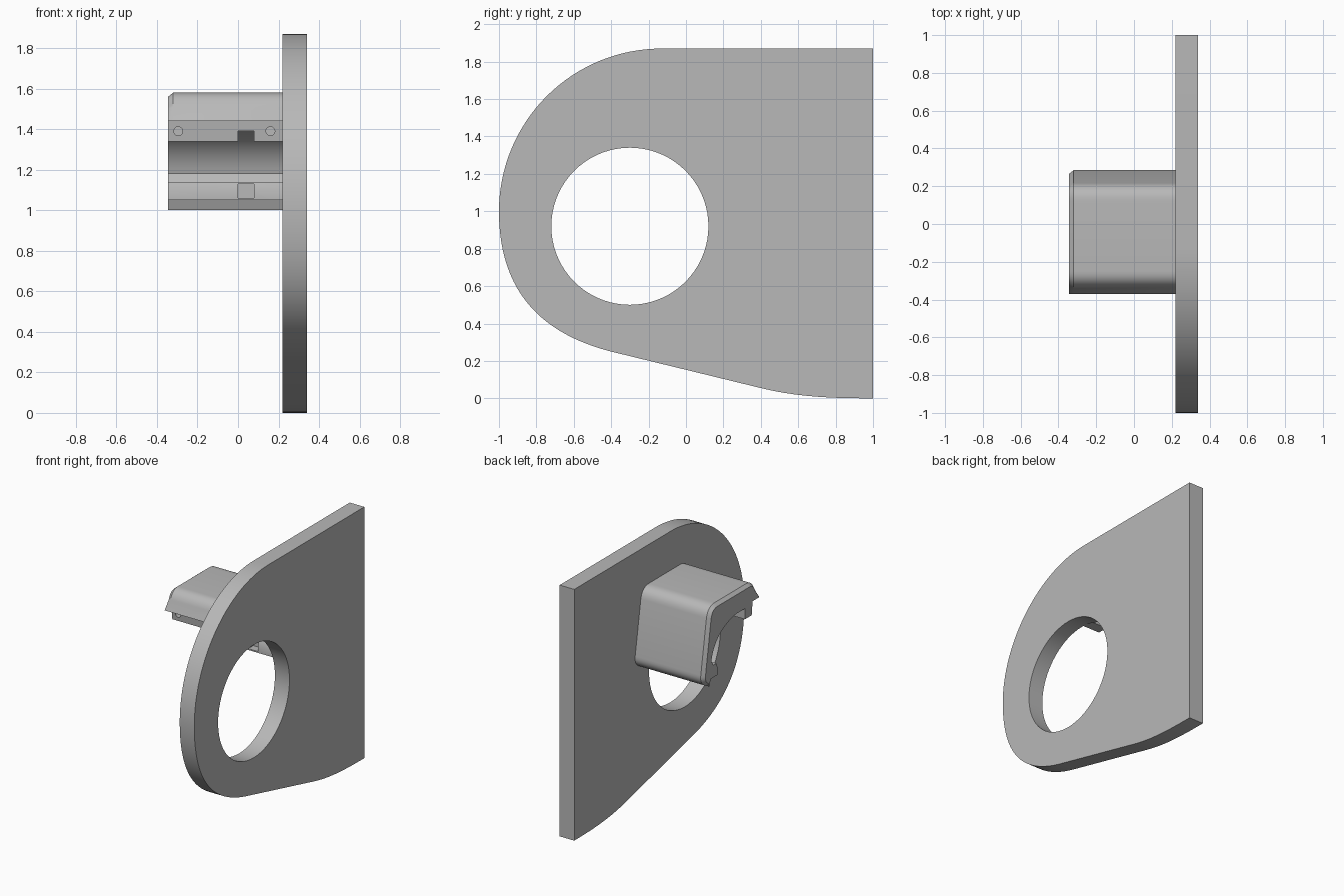
import bpy, bmesh, math
from mathutils import Vector

cube = bpy.data.objects.get("Cube")
if cube:
    bpy.data.objects.remove(cube, do_unlink=True)

grey = bpy.data.materials.new("light grey")
grey.use_nodes = True
grey.diffuse_color = (0.48, 0.48, 0.48, 1)
grey.node_tree.nodes["Principled BSDF"].inputs["Base Color"].default_value = grey.diffuse_color


def bezier(*ctrl, n=16):
    """Sample a Bezier curve of any degree."""
    deg = len(ctrl) - 1
    pts = []
    for i in range(n + 1):
        t = i / n
        p = Vector((0, 0))
        for k, c in enumerate(ctrl):
            p += math.comb(deg, k) * t**k * (1 - t)**(deg - k) * Vector(c)
        pts.append(p)
    return pts


def arc(centre, r, a0, a1, n=32):
    return [Vector((centre[0] + r * math.cos(a0 + (a1 - a0) * i / n),
                    centre[1] + r * math.sin(a0 + (a1 - a0) * i / n))) for i in range(n + 1)]


def loft(name, sections):
    """Skin matching (x, yz outline) sections and close both ends."""
    bm = bmesh.new()
    rings = [[bm.verts.new((x, p[0], p[1])) for p in pts] for x, pts in sections]
    for a, b in zip(rings, rings[1:]):
        for i in range(len(a)):
            j = (i + 1) % len(a)
            bm.faces.new((a[i], a[j], b[j], b[i]))
    bm.faces.new(rings[0])
    bm.faces.new(rings[-1])
    bmesh.ops.recalc_face_normals(bm, faces=bm.faces)
    mesh = bpy.data.meshes.new(name)
    bm.to_mesh(mesh)
    bm.free()
    obj = bpy.data.objects.new(name, mesh)
    bpy.context.collection.objects.link(obj)
    mesh.materials.append(grey)
    return obj


def box(x0, x1, y0, y1, z0, z1):
    outline = [(y0, z0), (y1, z0), (y1, z1), (y0, z1)]
    return loft("cutter", [(x0, outline), (x1, outline)])


def select(obj):
    bpy.ops.object.select_all(action='DESELECT')
    obj.select_set(True)
    bpy.context.view_layer.objects.active = obj


def cut(obj, cutter):
    cutter.hide_render = True
    mod = obj.modifiers.new("cut", 'BOOLEAN')
    mod.operation = 'DIFFERENCE'
    mod.solver = 'EXACT'
    mod.object = cutter
    select(obj)
    bpy.ops.object.modifier_apply(modifier=mod.name)
    bpy.data.objects.remove(cutter, do_unlink=True)


def smooth(obj):
    select(obj)
    bpy.ops.object.shade_smooth_by_angle(angle=math.radians(25))


# Side plate: rounded front, square back, tapering underside
outline = [Vector((1, 1.87))]
outline += arc((-0.13, 1.0), 0.87, math.pi / 2, math.pi)
outline += bezier((-1, 1), (-1, 0.55), (-0.75, 0.34), (-0.4, 0.25), n=24)[1:]
outline += bezier((0.4, 0.055), (0.6, 0.005), (0.8, 0), (1, 0), n=10)
plate = loft("side_plate", [(0.22, outline), (0.34, outline)])
circle = arc((-0.3, 0.92), 0.42, 0, math.tau, n=72)[:-1]
cut(plate, loft("cutter", [(0.1, circle), (0.5, circle)]))
smooth(plate)

# Hooded bracket: outer skin from the front lip over the top to the back foot
outer = [Vector((-0.37, 1.44))]
outer += bezier((-0.34, 1.51), (-0.315, 1.58), (-0.25, 1.58), n=8)
outer += bezier((0.12, 1.58), (0.2, 1.58), (0.217, 1.5), n=8)
outer += bezier((0.283, 1.1), (0.295, 1.03), (0.22, 1.0), n=8)
# Inner skin: foot lip, curved hollow, front tab
inner = [Vector(p) for p in ((0.2, 1.05), (0.12, 1.05), (0.12, 1.1), (0.135, 1.14), (0.17, 1.14))]
inner += bezier((0.195, 1.18), (0.15, 1.38), (-0.1, 1.42), n=14)
inner += [Vector(p) for p in ((-0.2, 1.42), (-0.2, 1.34), (-0.28, 1.34), (-0.29, 1.44))]

# Outer skin shrinks at the free end to give a chamfered rim
rim = [outer[0]]
for before, p, after in zip(outer, outer[1:], outer[2:]):
    along = (after - before).normalized()
    rim.append(p + Vector((along.y, -along.x)) * 0.02)
rim.append(outer[-1])
bracket = loft("hooded_bracket", [(-0.345, rim + inner), (-0.32, outer + inner),
                                  (0.22, outer + inner)])

# Latch notches in the tab and the foot lip
cut(bracket, box(0, 0.08, -0.285, -0.15, 1.3, 1.39))
cut(bracket, box(0, 0.08, 0.05, 0.18, 1.06, 1.13))

# Screw holes in the tab
for x in (-0.295, 0.16):
    bpy.ops.mesh.primitive_cylinder_add(vertices=20, radius=0.022, depth=0.08,
                                        location=(x, -0.28, 1.39),
                                        rotation=(math.pi / 2, 0, 0))
    drill = bpy.context.object
    drill.data.materials.append(grey)
    cut(bracket, drill)
smooth(bracket)
